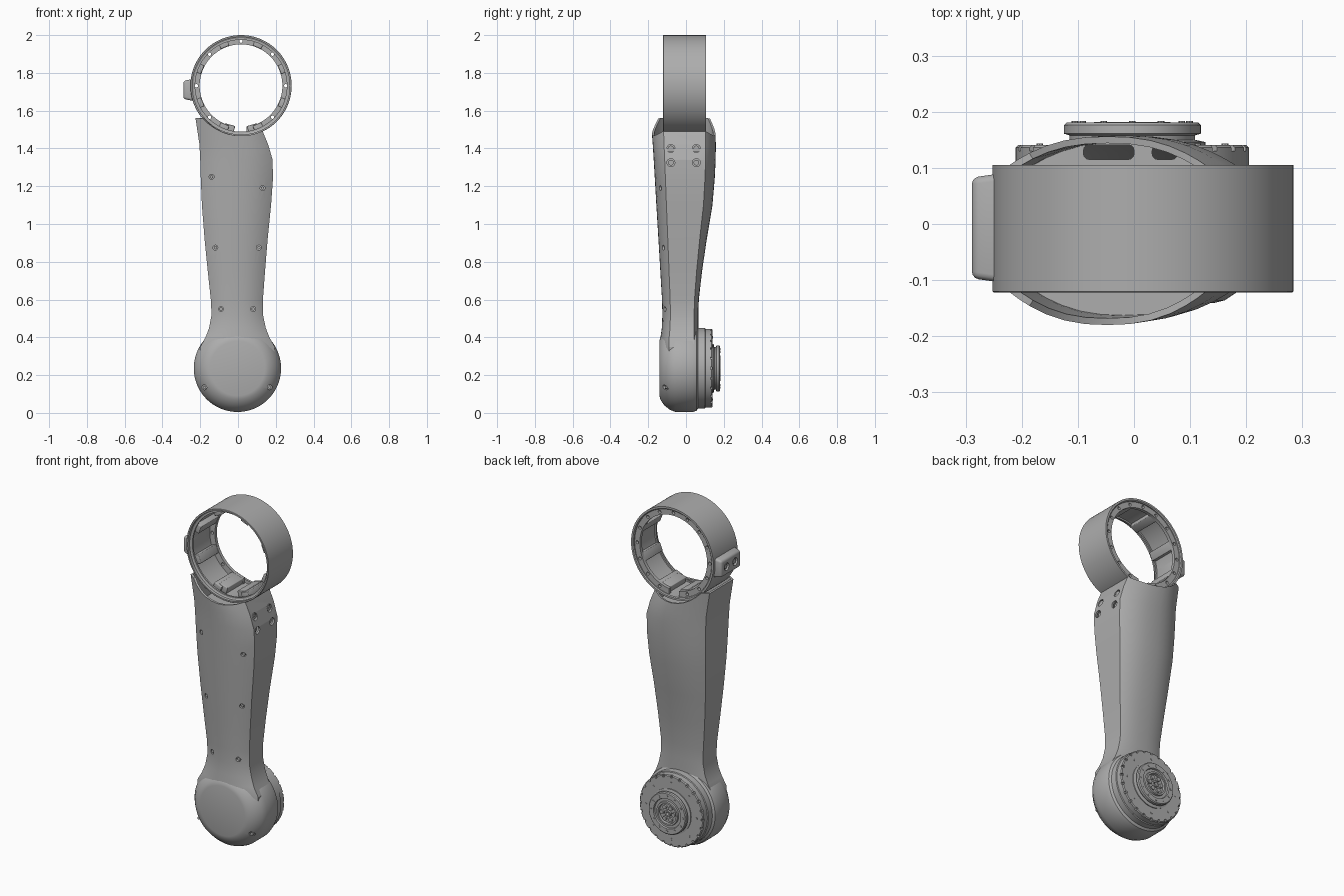
import bpy, bmesh
from math import sin, cos, pi, sqrt, radians
from mathutils import Matrix, Vector

if "Cube" in bpy.data.objects:
    bpy.data.objects.remove(bpy.data.objects["Cube"])

grey = bpy.data.materials.new("satin_grey")
grey.use_nodes = True
COLOUR = (0.42, 0.42, 0.42, 1)
grey.diffuse_color = COLOUR
grey.node_tree.nodes["Principled BSDF"].inputs["Base Color"].default_value = COLOUR

RING_X, RING_Z, RING_R = 0.016, 1.732, 0.268
HUB = Vector((-0.003, 0, 0.236))
AXES = {"x": Matrix.Rotation(pi / 2, 4, "Y"), "y": Matrix.Rotation(-pi / 2, 4, "X"), "z": Matrix()}


def finish(name, bm, cutter=None, shell=0, bevel=0):
    """Turn a bmesh into an object, apply its modifiers and shade it."""
    bmesh.ops.recalc_face_normals(bm, faces=bm.faces)
    mesh = bpy.data.meshes.new(name)
    bm.to_mesh(mesh)
    bm.free()
    ob = bpy.data.objects.new(name, mesh)
    bpy.context.collection.objects.link(ob)
    mesh.materials.append(grey)
    if shell:
        mod = ob.modifiers.new("shell", "SOLIDIFY")
        mod.thickness, mod.offset = shell, -1
    if bevel:
        mod = ob.modifiers.new("bevel", "BEVEL")
        mod.width, mod.segments = bevel, 3
    if cutter:
        mod = ob.modifiers.new("cut", "BOOLEAN")
        mod.operation, mod.solver, mod.object = "DIFFERENCE", "EXACT", cutter
    bpy.ops.object.select_all(action="DESELECT")
    ob.select_set(True)
    bpy.context.view_layer.objects.active = ob
    for mod in list(ob.modifiers):
        bpy.ops.object.modifier_apply(modifier=mod.name)
    bpy.ops.object.shade_smooth_by_angle(angle=radians(32))
    if cutter:
        bpy.data.objects.remove(cutter)
    return ob


def add_pin(bm, pos, axis, r, depth, sides=16):
    bmesh.ops.create_cone(bm, cap_ends=True, segments=sides, radius1=r, radius2=r, depth=depth,
                          matrix=Matrix.Translation(pos) @ AXES[axis])


def add_box(bm, pos, size, turn=0):
    bmesh.ops.create_cube(bm, size=1, matrix=Matrix.Translation(pos)
                          @ Matrix.Rotation(turn, 4, "Y") @ Matrix.Diagonal((*size, 1)))


def pins(name, places, axis, r, depth, sides=16):
    bm = bmesh.new()
    for p in places:
        add_pin(bm, p, axis, r, depth, sides)
    ob = finish(name, bm)
    ob.hide_render = name.endswith("cutter")
    return ob


def around(centre, r, count, y, start=0.0):
    return [Vector((centre.x + r * cos(start + 2 * pi * i / count), y,
                    centre.z + r * sin(start + 2 * pi * i / count))) for i in range(count)]


def lathe(name, profile, centre, closed=False, sides=96, cutter=None):
    """Spin (radius, y) points about the y axis."""
    bm = bmesh.new()
    rows = []
    for r, y in profile:
        if r == 0:
            rows.append([bm.verts.new((centre.x, y, centre.z))] * sides)
        else:
            rows.append([bm.verts.new(p) for p in around(centre, r, sides, y)])
    pairs = list(zip(rows, rows[1:])) + ([(rows[-1], rows[0])] if closed else [])
    for a, b in pairs:
        for i in range(sides):
            j = (i + 1) % sides
            bm.faces.new(dict.fromkeys((a[i], a[j], b[j], b[i])))
    return finish(name, bm, cutter)


# Limb stations: height, right edge, left edge, front and back bulge
STATIONS = [(.25, -.2, .19, -.136, .06), (.35, -.2, .195, -.138, .062), (.4, -.172, .166, -.135, .064),
            (.45, -.153, .147, -.128, .065), (.52, -.14, .132, -.125, .065), (.6, -.144, .132, -.127, .068),
            (.75, -.16, .143, -.136, .085), (.92, -.177, .157, -.146, .11), (1.1, -.191, .175, -.157, .14),
            (1.24, -.197, .185, -.165, .152), (1.34, -.2, .183, -.171, .157), (1.42, -.204, .16, -.176, .158),
            (1.47, -.225, .13, -.18, .156)]


def arc_y(t, bulge):
    return bulge * (0.66 + 0.34 * (1 - abs(t) ** 2.4))


def section(xl, xr, front, back, steps=14):
    mid, half = (xl + xr) / 2, (xr - xl) / 2
    ts = [sin(pi / 2 * (2 * i / steps - 1)) for i in range(steps + 1)]
    return ([(mid + half * t, arc_y(t, front)) for t in ts]
            + [(mid + half * t, arc_y(t, back)) for t in reversed(ts)])


def front_y(x, z):
    for a, b in zip(STATIONS, STATIONS[1:]):
        if a[0] <= z <= b[0]:
            k = (z - a[0]) / (b[0] - a[0])
            xl, xr, f = (a[i] + k * (b[i] - a[i]) for i in (1, 2, 3))
            return arc_y((2 * x - xl - xr) / (xr - xl), f)


# Limb shell, open under the clamp ring
front_screws = [Vector((x, front_y(x, z), z)) for x, z in
                ((-.14, 1.25), (.13, 1.19), (-.12, .875), (.11, .875), (-.09, .55), (.08, .55))]
side_screws = [Vector((.174 if z < 1.36 else .165, y, z)) for y in (-.08, .055) for z in (1.325, 1.4)]
bm = bmesh.new()
for p in front_screws:
    add_pin(bm, p, "y", .013, .06)
for p in side_screws:
    add_pin(bm, p, "x", .021, .08, 24)
holes = finish("hole_cutter", bm)
holes.hide_render = True

bm = bmesh.new()
loops = []
for z, *shape in STATIONS:
    loop = []
    for x, y in section(*shape):
        top = z
        if z == STATIONS[-1][0]:
            top = min(1.56, RING_Z + .003 - sqrt(max(0, RING_R ** 2 - (x - RING_X) ** 2)))
        loop.append(bm.verts.new((x, y, top)))
    loops.append(loop)
for a, b in zip(loops, loops[1:]):
    for i in range(len(a)):
        j = (i + 1) % len(a)
        bm.faces.new((a[i], a[j], b[j], b[i]))
bm.faces.new(loops[0])
finish("limb_shell", bm, holes, shell=.012)
pins("front_screws", [p + Vector((0, .009, 0)) for p in front_screws], "y", .009, .008, 6)
pins("side_screws", [p - Vector((.012, 0, 0)) for p in side_screws], "x", .015, .014, 24)

# Inner bulkhead with two cable slots
bm = bmesh.new()
for x, width in ((-.045, .09), (.055, .045)):
    add_box(bm, (x, .128, 1.4), (width, .026, .1))
slots = finish("slot_cutter", bm, bevel=.01)
slots.hide_render = True
bm = bmesh.new()
plate = bm.faces.new([bm.verts.new((x, y, 1.4)) for x, y in section(-.197, .162, -.168, .152)])
bulk = bmesh.ops.extrude_face_region(bm, geom=[plate])
bmesh.ops.translate(bm, vec=(0, 0, -.015), verts=[v for v in bulk["geom"] if isinstance(v, bmesh.types.BMVert)])
finish("bulkhead", bm, slots)

# Lower joint housing
low_screws = [Vector((x, -.113, .135)) for x in (-.178, .168)]
lathe("joint_housing", [(0, -.141), (.145, -.141), (.165, -.136), (.195, -.116), (.22, -.085), (.231, -.055),
                        (.231, .035), (.225, .055), (.21, .066), (0, .066)], HUB,
      cutter=pins("housing_cutter", low_screws, "y", .013, .05))
pins("housing_screws", [p + Vector((0, .008, 0)) for p in low_screws], "y", .009, .012, 6)

# Rear actuator drum with notched rim
bm = bmesh.new()
for i in range(24):
    a = 2 * pi * i / 24
    add_box(bm, HUB + Vector((.205 * cos(a), .14, .205 * sin(a))), (.022, .02, .012), -a)
notches = finish("notch_cutter", bm)
notches.hide_render = True
lathe("actuator_drum", [(0, .05), (.213, .05), (.213, .1), (.208, .103), (.208, .136), (.203, .141), (0, .141)],
      HUB, cutter=notches)

# Output hub: grooved flange, raised rim and recessed bolt face
lathe("output_hub", [(0, .13), (.13, .13), (.13, .146), (.112, .15), (.112, .158), (.122, .161), (.122, .176),
                     (.117, .181), (.088, .181), (.085, .172), (.07, .172), (.068, .182), (.058, .182),
                     (.056, .168), (.02, .168), (.018, .178), (.01, .178), (.009, .16), (0, .16)], HUB)
pins("hub_bolts", around(HUB, .038, 6, .172), "y", .012, .014, 12)
pins("rim_bolts", around(HUB, .102, 12, .181), "y", .006, .005, 8)
pins("drum_bolts", around(HUB, .165, 8, .141), "y", .006, .005, 8)

# Clamp ring: outer band, drilled rear flange split at the bottom
ring = Vector((RING_X, 0, RING_Z))
lathe("ring_band", [(RING_R, -.12), (RING_R, .105), (.257, .105), (.252, .1), (.252, -.1), (.258, -.104),
                    (.258, -.122), (.266, -.122)], ring, closed=True, sides=128)


def gap_cutter(drill):
    bm = bmesh.new()
    add_box(bm, (RING_X - .003, 0, RING_Z - .235), (.066, .4, .05))
    for p in around(ring, .236, 16 if drill else 8, 0, pi / 8):
        add_pin(bm, p, "y", .009, .4)
    ob = finish("gap_cutter", bm)
    ob.hide_render = True
    return ob


lathe("rear_flange", [(.254, .075), (.254, .094), (.219, .094), (.219, .075)], ring, closed=True,
      cutter=gap_cutter(True))
lathe("front_lip", [(.254, -.1), (.254, -.09), (.243, -.09), (.243, -.1)], ring, closed=True)

# Ribs and split lugs inside the ring
bm = bmesh.new()
for i, p in enumerate(around(ring, .238, 8, -.005, pi / 8)):
    a = pi / 8 + i * pi / 4
    add_box(bm, p, (.036, .165, .05), -a)
finish("ring_ribs", bm, bevel=.004)
bm = bmesh.new()
for side in (-1, 1):
    a = -pi / 2 + side * .27
    add_box(bm, ring + Vector((.234 * cos(a), .0, .234 * sin(a))), (.04, .15, .055), -a)
finish("split_lugs", bm, bevel=.004)

# Side connector block on the ring
bm = bmesh.new()
add_box(bm, (-.262, -.007, 1.71), (.054, .195, .118))
for v in bm.verts:
    if v.co.x < -.27:
        v.co.y = -.007 + (v.co.y + .007) * .92
        v.co.z = 1.71 + (v.co.z - 1.71) * .8
sockets = [Vector((-.288, y, 1.71)) for y in (-.045, .035)]
finish("side_block", bm, pins("socket_cutter", sockets, "x", .022, .024, 24), bevel=.012)
pins("side_block_screws", [p + Vector((.009, 0, 0)) for p in sockets], "x", .014, .01, 6)
